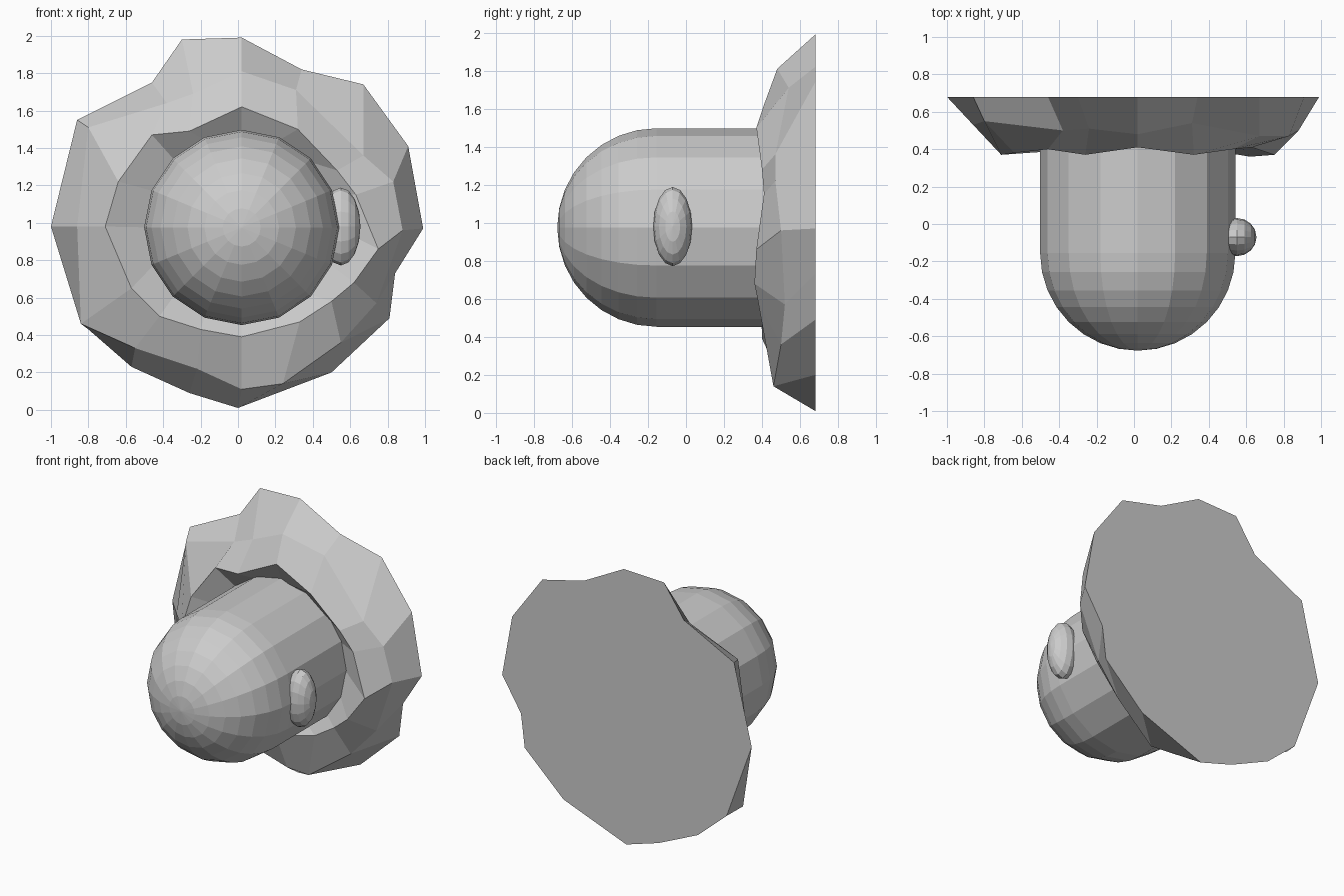
import bpy, bmesh, math
from mathutils import Matrix

if "Cube" in bpy.data.objects:
    bpy.data.objects.remove(bpy.data.objects["Cube"])

SEG = 16
CX, CZ = 0.02, 0.975          # axis of the rounded body
R, DOME_Y = 0.522, -0.155     # body radius and dome centre

grey = bpy.data.materials.new("plain_grey")
grey.diffuse_color = (0.6, 0.6, 0.6, 1)
grey.use_nodes = True
grey.node_tree.nodes["Principled BSDF"].inputs["Base Color"].default_value = grey.diffuse_color


def finish(name, bm):
    bmesh.ops.recalc_face_normals(bm, faces=bm.faces)
    mesh = bpy.data.meshes.new(name)
    bm.to_mesh(mesh)
    bm.free()
    mesh.materials.append(grey)
    obj = bpy.data.objects.new(name, mesh)
    bpy.context.collection.objects.link(obj)
    return obj


def circle(radius, y):
    # starts at the top and runs towards -x
    return [(CX - radius * math.sin(i * math.tau / SEG), y,
             CZ + radius * math.cos(i * math.tau / SEG)) for i in range(SEG)]


def loft(name, rings):
    # skin closed rings and cap both ends
    bm = bmesh.new()
    loops = [[bm.verts.new(p) for p in ring] for ring in rings]
    for a, b in zip(loops, loops[1:]):
        for i in range(SEG):
            j = (i + 1) % SEG
            bm.faces.new((a[i], a[j], b[j], b[i]))
    bm.faces.new(loops[0])
    bm.faces.new(loops[-1])
    return finish(name, bm)


# Rounded body: half-sphere dome and straight barrel
dome = [circle(R * math.sin(a), DOME_Y - R * math.cos(a))
        for a in [math.radians(11.25 * k) for k in range(1, 9)]]
bm_tip = DOME_Y - R
loft("rounded_body", [circle(0.004, bm_tip)] + dome + [circle(R, 0.6)])

# Side knob: flattened ball on the right side
bm = bmesh.new()
bmesh.ops.create_uvsphere(
    bm, u_segments=16, v_segments=8, radius=1,
    matrix=Matrix.Translation((0.55, -0.07, 0.98))
    @ Matrix.Diagonal((0.105, 0.102, 0.208, 1)) @ Matrix.Rotation(math.pi / 2, 4, 'Y'))
finish("side_knob", bm)

# Rough collar: flat back outline (x, z), then slope and lip rings (x, z, y)
outline = [(.02, 1.99), (-.30, 1.98), (-.46, 1.75), (-.86, 1.55), (-1, .98), (-.80, .43),
           (-.57, .23), (-.26, .09), (0, .01), (.50, .20), (.81, .49), (.84, .73),
           (.99, .97), (.91, 1.41), (.67, 1.74), (.34, 1.82)]
slope = [(.02, 1.81, .48), (-.24, 1.69, .51), (-.38, 1.64, .50), (-.80, 1.51, .55),
         (-.86, .98, .53), (-.84, .46, .55), (-.55, .33, .50), (-.22, .22, .48),
         (.02, .11, .53), (.24, .14, .46), (.55, .36, .50), (.74, .57, .52),
         (.88, .96, .50), (.83, 1.22, .47), (.67, 1.36, .47), (.31, 1.71, .54)]
lip = [(.02, 1.62, .41), (-.26, 1.49, .37), (-.46, 1.47, .40), (-.64, 1.22, .38),
       (-.71, .98, .37), (-.57, .65, .38), (-.42, .50, .39), (-.20, .43, .40),
       (.02, .39, .40), (.33, .47, .40), (.50, .58, .38), (.62, .68, .36),
       (.75, .86, .37), (.63, 1.15, .41), (.53, 1.28, .40), (.32, 1.50, .37)]
loft("rough_collar", [[(x, .68, z) for x, z in outline],
                      [(x, y, z) for x, z, y in slope],
                      [(x, y, z) for x, z, y in lip],
                      circle(0.5, 0.47)])
